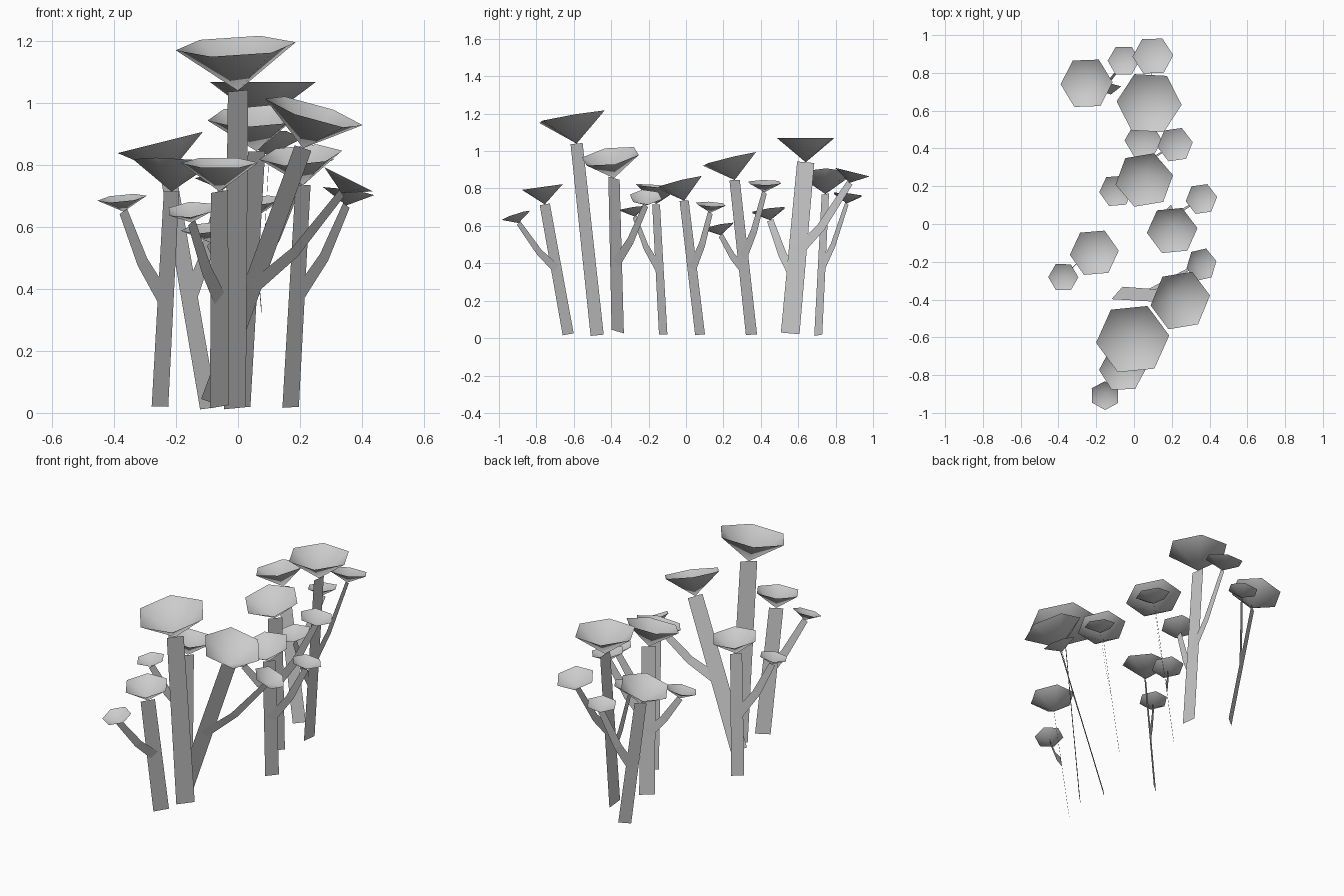
import bpy, bmesh, math
from mathutils import Vector

cube = bpy.data.objects.get("Cube")
if cube:
    bpy.data.objects.remove(cube, do_unlink=True)

GREY = (0.6, 0.6, 0.6, 1.0)
grey = bpy.data.materials.new("plain grey")
grey.use_nodes = True
grey.diffuse_color = GREY
grey.node_tree.nodes["Principled BSDF"].inputs["Base Color"].default_value = GREY


def finish(name, bm, smooth=False):
    mesh = bpy.data.meshes.new(name)
    for f in bm.faces:
        f.smooth = smooth
    bm.to_mesh(mesh)
    bm.free()
    mesh.materials.append(grey)
    obj = bpy.data.objects.new(name, mesh)
    bpy.context.collection.objects.link(obj)
    return obj


# Open six-sided funnel, apex at the stalk top
def cap(name, tip, lean, radius, depth, turn):
    bm = bmesh.new()
    axis = Vector((lean[0], lean[1], 1)).normalized()
    tilt = Vector((0, 0, 1)).rotation_difference(axis)
    apex = bm.verts.new(tip)
    rim = []
    for i in range(6):
        a = math.radians(turn) + i * math.tau / 6
        p = Vector((radius * math.cos(a), radius * math.sin(a), radius * depth))
        rim.append(bm.verts.new(tip + tilt @ p))
    for i in range(6):
        bm.faces.new((apex, rim[i], rim[(i + 1) % 6]))
    finish(name, bm, True)


# Flat ribbon lying in the plane with the given normal
def ribbon(name, points, normal, widths):
    bm = bmesh.new()
    rows = []
    for i, p in enumerate(points):
        along = points[min(i + 1, len(points) - 1)] - points[max(i - 1, 0)]
        side = normal.cross(along).normalized() * widths[i] / 2
        rows.append((bm.verts.new(p - side), bm.verts.new(p + side)))
    for (a, b), (c, d) in zip(rows, rows[1:]):
        bm.faces.new((a, b, d, c))
    finish(name, bm)


# One plant: flat stem and large cap, then branches with small caps
def plant(name, foot, tip, width, heading, lean, radius, turn, branches):
    foot, tip = Vector(foot), Vector(tip)
    h = math.radians(heading)
    across = Vector((math.cos(h), math.sin(h), 0))
    normal = across.cross(tip - foot).normalized()
    ribbon(name + "_stem", [foot, tip], normal, [width, width * 0.92])
    cap(name + "_cap", tip, lean, radius, 0.75, turn)
    for n, (height, mid, end, blean, brad, bturn) in enumerate(branches, 1):
        root = foot.lerp(tip, (height - foot.z) / (tip.z - foot.z))
        end = Vector(end)
        bend = root.lerp(end, mid)
        bend.z = root.z + (end.z - root.z) * mid * 0.8
        ribbon(f"{name}_branch_{n}", [root, bend, end], normal, [0.055, 0.045, 0.035])
        cap(f"{name}_small_cap_{n}", end, blean, brad, 0.55, bturn)


plant("tall_front", (-0.01, -0.475, 0.015), (0, -0.585, 1.04), 0.1, 45,
      (-0.05, -0.17), 0.195, 6, [])
plant("front", (-0.06, -0.63, 0.02), (-0.06, -0.755, 0.715), 0.085, 45,
      (0, -0.14), 0.125, 2,
      [(0.37, 0.45, (-0.15, -0.895, 0.615), (-0.1, -0.33), 0.08, 30)])
plant("leaning", (-0.09, -0.365, 0.035), (0.21, -0.385, 0.855), 0.09, 45,
      (0.3, -0.17), 0.165, 8,
      [(0.4, 0.48, (0.335, -0.215, 0.71), (0.5, 0), 0.09, 12)])
plant("right_front", (-0.252, -0.122, 0.02), (-0.215, -0.16, 0.715), 0.07, 40,
      (0.05, 0.08), 0.13, 5,
      [(0.36, 0.55, (-0.37, -0.275, 0.65), (-0.1, -0.15), 0.08, 0)])
plant("left_middle", (0.17, 0.075, 0.018), (0.21, -0.01, 0.735), 0.075, 45,
      (-0.08, -0.25), 0.135, 6,
      [(0.37, 0.55, (0.35, 0.13, 0.67), (0.15, 0.05), 0.085, 8)])
plant("middle", (0.01, 0.35, 0.018), (0.06, 0.26, 0.845), 0.085, 45,
      (-0.05, -0.24), 0.155, 10,
      [(0.36, 0.5, (-0.09, 0.185, 0.55), (-0.1, -0.2), 0.09, 5),
       (0.43, 0.5, (0.21, 0.42, 0.78), (0.15, 0), 0.095, 8)])
plant("tall_back", (0.075, 0.557, 0.025), (0.08, 0.64, 0.94), 0.1, 90,
      (0, 0), 0.172, -3,
      [(0.32, 0.5, (0.055, 0.45, 0.63), (-0.1, -0.15), 0.1, 0),
       (0.46, 0.45, (0.1, 0.875, 0.83), (0, 0.25), 0.108, 2)])
plant("right_back", (-0.095, 0.707, 0.015), (-0.225, 0.745, 0.77), 0.07, 37,
      (-0.25, 0), 0.142, 2,
      [(0.37, 0.45, (-0.05, 0.86, 0.72), (-0.1, 0.1), 0.085, 0)])
